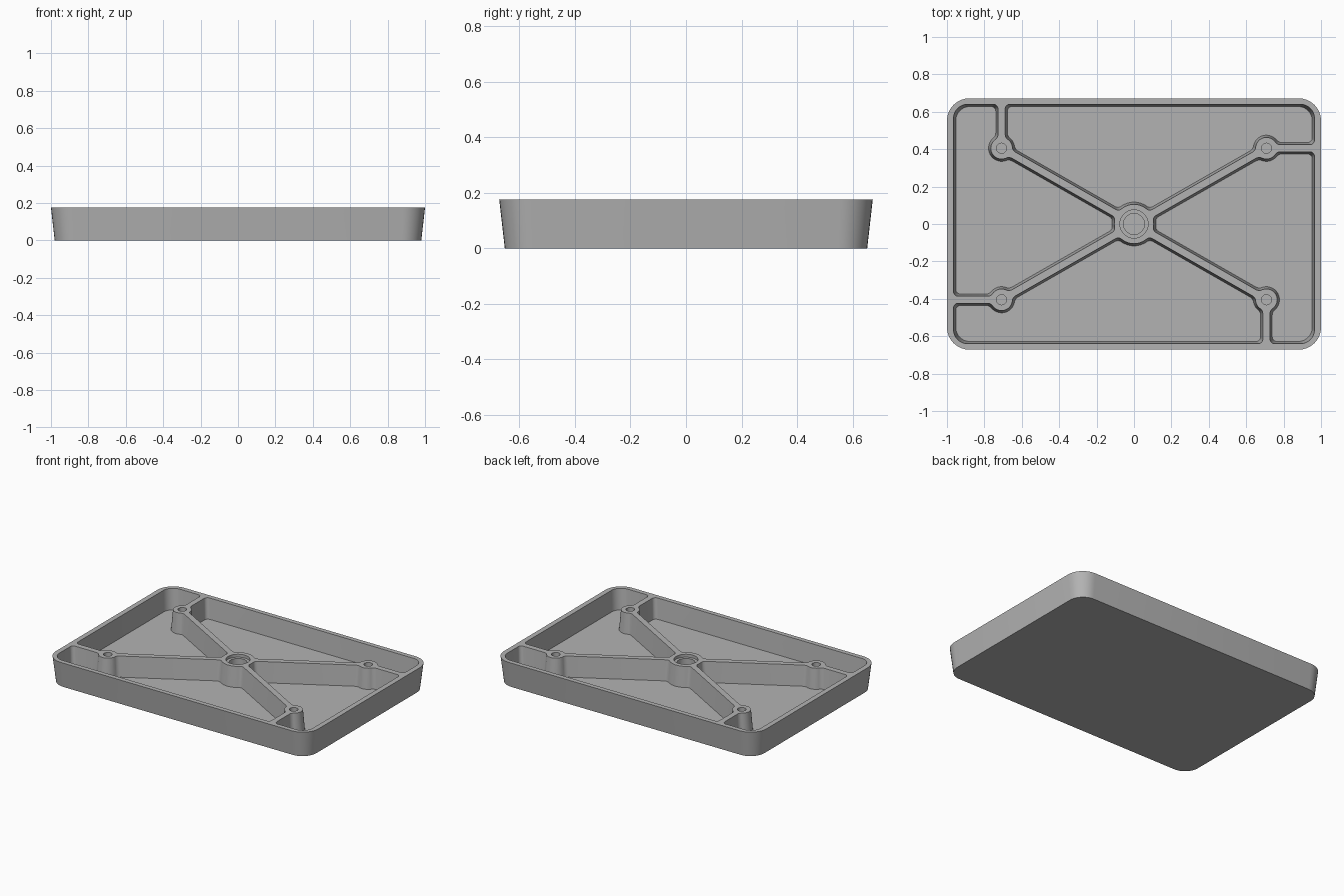
import bpy, bmesh, math
from mathutils import Vector

if "Cube" in bpy.data.objects:
    bpy.data.objects.remove(bpy.data.objects["Cube"])

TOP, FLOOR, DRAFT = 0.175, 0.035, 0.012   # rim height, pocket floor, wall draft
BX, BY = 0.708, 0.405                     # screw boss centres
DIAG = math.atan2(BY, BX)

grey = bpy.data.materials.new("grey_plastic")
grey.diffuse_color = (0.45, 0.45, 0.45, 1)
grey.use_nodes = True
grey.node_tree.nodes["Principled BSDF"].inputs["Base Color"].default_value = grey.diffuse_color


def corner(prev, p, nxt, r, n=8):
    """Rounded corner at p, reaching r along both neighbouring edges."""
    p = Vector(p)
    u, v = (Vector(prev) - p).normalized(), (Vector(nxt) - p).normalized()
    a, b, w = p + u * r, p + v * r, math.sin(u.angle(v) / 2)
    out = []
    for i in range(n + 1):
        t = i / n
        k0, k1, k2 = (1 - t) ** 2, 2 * w * t * (1 - t), t * t
        out.append((a * k0 + p * k1 + b * k2) / (k0 + k1 + k2))
    return out


def arc(c, r, w, a0, a1, blend=0.02, n=14):
    """Boss wall between two ribs of half width w, blended into both."""
    s = 1 if a1 > a0 else -1
    h = math.asin(w / r)
    on = lambda a, q=r: Vector((c[0] + q * math.cos(a), c[1] + q * math.sin(a)))
    j0, j1 = on(a0 + s * h), on(a1 - s * h)
    e = h + blend / r
    mid = [on(a0 + s * e + (a1 - a0 - 2 * s * e) * i / n) for i in range(n + 1)]
    out0 = j0 + Vector((math.cos(a0), math.sin(a0)))
    out1 = j1 + Vector((math.cos(a1), math.sin(a1)))
    return (corner(out0, j0, mid[0], blend, 4)[:-1] + mid
            + corner(mid[-1], j1, out1, blend, 4)[1:])


def rounded_rect(x, y, r):
    c = [(x, -y), (x, y), (-x, y), (-x, -y)]
    return [p for i in range(4) for p in corner(c[i - 1], c[i], c[(i + 1) % 4], r)]


def long_pocket(d):
    """Pocket along the back wall, inset by d."""
    x, y, w, r, hub = 0.965 - d, 0.64 - d, 0.019 + d, 0.058 + d, 0.105 + d
    a, b, c, e = (x, y), (x, BY + w), (-BX + w, y), (BX, BY + w)
    pi = math.pi
    return (corner(c, a, b, 0.075) + corner(a, b, e, 0.025)
            + arc((BX, BY), r, w, 0, pi + DIAG)
            + arc((0, 0), hub, w, DIAG, pi - DIAG)
            + arc((-BX, BY), r, w, -DIAG, pi / 2)
            + corner((-BX + w, BY), c, a, 0.025))


def side_pocket(d):
    """Pocket along the right wall, inset by d."""
    x, y, w, r, hub = 0.965 - d, 0.64 - d, 0.019 + d, 0.058 + d, 0.105 + d
    a, b, c = (x, BY - w), (BX + w, -y), (x, -y)
    pi = math.pi
    return (corner(c, a, (BX, BY - w), 0.025)
            + arc((BX, BY), r, w, 0, -pi + DIAG)
            + arc((0, 0), hub, w, DIAG, -DIAG)
            + arc((BX, -BY), r, w, pi - DIAG, -pi / 2)
            + corner((BX + w, -BY), b, c, 0.025) + corner(b, c, a, 0.075))


def loft(name, lower, upper, z0, z1, sign=1):
    """Closed solid between two matching outlines; sign -1 turns it half round."""
    bm = bmesh.new()
    lo = [bm.verts.new((p[0] * sign, p[1] * sign, z0)) for p in lower]
    hi = [bm.verts.new((p[0] * sign, p[1] * sign, z1)) for p in upper]
    n = len(lo)
    for i in range(n):
        j = (i + 1) % n
        bm.faces.new((lo[i], lo[j], hi[j], hi[i]))
    bm.faces.new(lo[::-1])
    bm.faces.new(hi)
    bmesh.ops.recalc_face_normals(bm, faces=bm.faces)
    me = bpy.data.meshes.new(name)
    bm.to_mesh(me)
    bm.free()
    me.materials.append(grey)
    ob = bpy.data.objects.new(name, me)
    bpy.context.collection.objects.link(ob)
    return ob


def circle(cx, cy, r, n=32):
    return [(cx + r * math.cos(2 * math.pi * i / n),
             cy + r * math.sin(2 * math.pi * i / n)) for i in range(n)]


# drafted outer block
tray = loft("ribbed_tray", rounded_rect(0.98, 0.652, 0.105),
            rounded_rect(1.0, 0.672, 0.12), 0, TOP)

# four drafted pockets, leaving rim, ribs, hub and bosses
OVER = 0.02
up = -DRAFT * OVER / (TOP - FLOOR)
cutters = [loft("pocket_cutter", f(DRAFT), f(up), FLOOR, TOP + OVER, s)
           for f in (long_pocket, side_pocket) for s in (1, -1)]

# stepped hub bore and blind boss holes
holes = [(0, 0, 0.075, TOP - 0.02), (0, 0, 0.056, FLOOR)]
holes += [(sx * BX, sy * BY, 0.027, FLOOR) for sx in (1, -1) for sy in (1, -1)]
for cx, cy, r, z in holes:
    ring = circle(cx, cy, r)
    cutters.append(loft("hole_cutter", ring, ring, z, TOP + OVER))

bpy.context.view_layer.objects.active = tray
for c in cutters:
    c.hide_render = True
    m = tray.modifiers.new("cut", 'BOOLEAN')
    m.operation, m.solver, m.object = 'DIFFERENCE', 'EXACT', c
    bpy.ops.object.modifier_apply(modifier=m.name)
    bpy.data.objects.remove(c)

bpy.ops.object.select_all(action='DESELECT')
tray.select_set(True)
bpy.ops.object.shade_smooth_by_angle(angle=math.radians(30))
